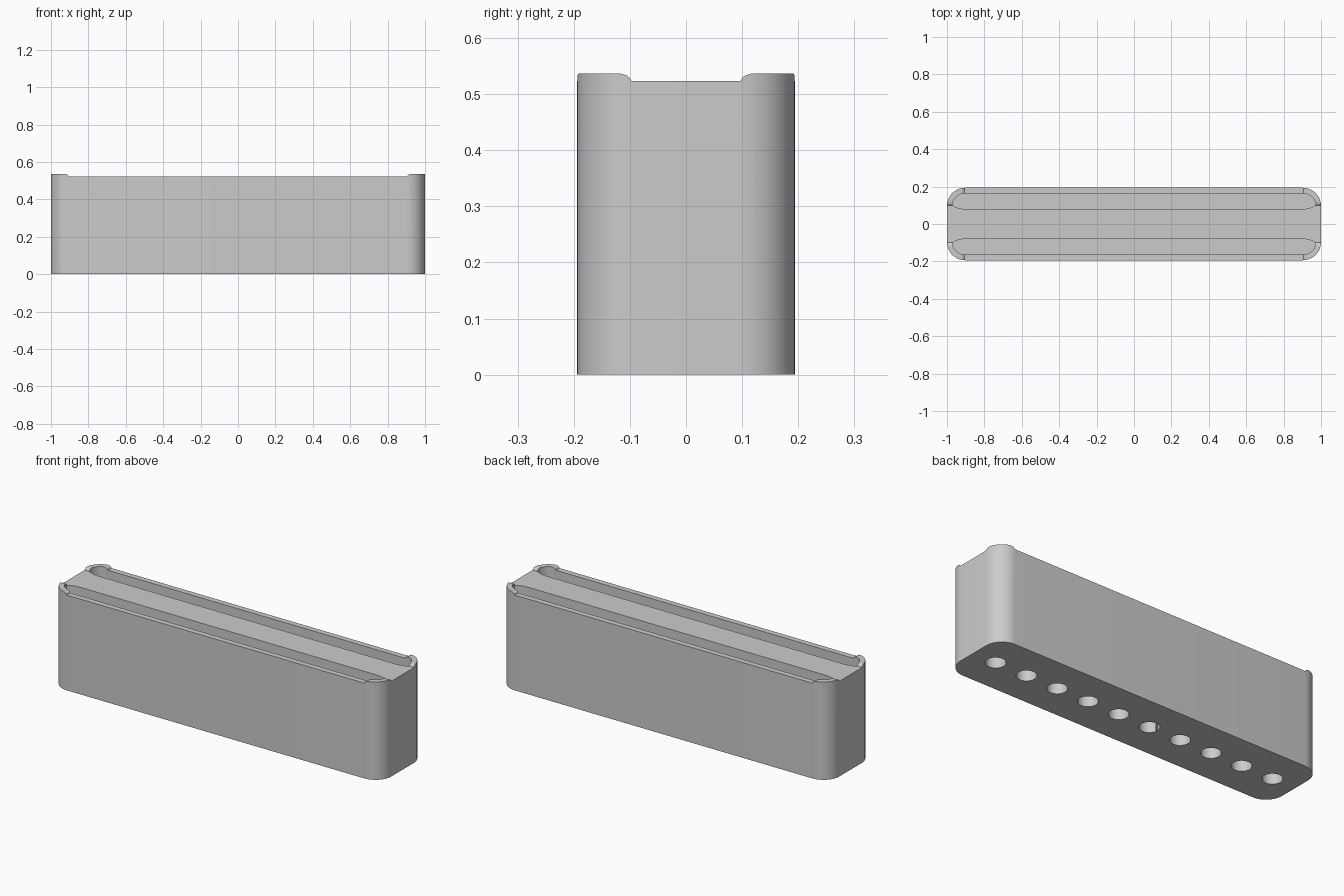
import bpy, bmesh, math
from mathutils import Matrix

if "Cube" in bpy.data.objects:
    bpy.data.objects.remove(bpy.data.objects["Cube"])

TOP, STEP = 0.537, 0.523          # corner tab height, main rim height
GREY = bpy.data.materials.new("light grey")
GREY.diffuse_color = (0.6, 0.6, 0.6, 1)
GREY.use_nodes = True
GREY.node_tree.nodes["Principled BSDF"].inputs["Base Color"].default_value = GREY.diffuse_color


def arc(cx, cy, r, a0, a1, n=12):
    return [(cx + r * math.cos(math.radians(a0 + (a1 - a0) * i / n)),
             cy + r * math.sin(math.radians(a0 + (a1 - a0) * i / n))) for i in range(n + 1)]


def prism(name, outline, lo, hi, matrix=Matrix()):
    """Extrude a 2D outline from lo to hi, then place it with a matrix."""
    bm = bmesh.new()
    face = bm.faces.new([bm.verts.new((x, y, lo)) for x, y in outline])
    ext = bmesh.ops.extrude_face_region(bm, geom=[face])["geom"]
    bmesh.ops.translate(bm, vec=(0, 0, hi - lo),
                        verts=[v for v in ext if isinstance(v, bmesh.types.BMVert)])
    bm.transform(matrix)
    bmesh.ops.recalc_face_normals(bm, faces=bm.faces)
    mesh = bpy.data.meshes.new(name)
    bm.to_mesh(mesh)
    bm.free()
    mesh.materials.append(GREY)
    obj = bpy.data.objects.new(name, mesh)
    bpy.context.collection.objects.link(obj)
    return obj


def cut(target, cutter):
    bpy.context.view_layer.objects.active = target
    mod = target.modifiers.new("cut", "BOOLEAN")
    mod.operation, mod.solver, mod.object = "DIFFERENCE", "EXACT", cutter
    bpy.ops.object.modifier_apply(modifier=mod.name)
    bpy.data.objects.remove(cutter)


# Body: tall rounded block
r, hx, hy = 0.098, 1.0, 0.194
quarter_centres = [(hx - r, hy - r, 0), (r - hx, hy - r, 90), (r - hx, r - hy, 180), (hx - r, r - hy, 270)]
outline = [p for cx, cy, a in quarter_centres for p in arc(cx, cy, r, a, a + 90)]
body = prism("holder_body", outline, 0, TOP)


# Two deep slots either side of the central ridge, flaring at their ends
half = [(0.90, 0.08), (0.925, 0.082), (0.95, 0.089), (0.972, 0.101)] + arc(0.905, 0.096, 0.067, 8, 90)
slot = half + [(-x, y) for x, y in reversed(half)]
for side in (1, -1):
    cut(body, prism("slot_cutter", [(x, side * y) for x, y in slot], 0.1, 0.7))


# Lowered rim between the four raised corner tabs, with rounded shoulders
def step_profile(inner, width):
    h = TOP - STEP
    side = [(inner, STEP)] + [(inner + width * (1 - math.cos(t)), STEP + h * math.sin(t))
                              for t in [math.pi / 2 * i / 6 for i in range(1, 7)]]
    side += [(inner + width, 0.7)]
    return side + [(-x, z) for x, z in reversed(side)]


upright = Matrix.Rotation(math.pi / 2, 4, "X")
cut(body, prism("long_step_cutter", step_profile(0.905, 0.025), -0.5, 0.5, upright))
cut(body, prism("end_step_cutter", step_profile(0.098, 0.026), -1.5, 1.5,
                Matrix.Rotation(math.pi / 2, 4, "Z") @ upright))

# Row of ten blind round holes in the underside
for i in range(10):
    cut(body, prism("hole_cutter", arc(-0.86 + i * 1.72 / 9, 0, 0.05, 0, 360 * 31 / 32, 31), -0.1, 0.1))

# Smooth shading with crisp edges
bpy.ops.object.select_all(action="DESELECT")
body.select_set(True)
bpy.context.view_layer.objects.active = body
bpy.ops.object.shade_smooth_by_angle(angle=math.radians(30))
